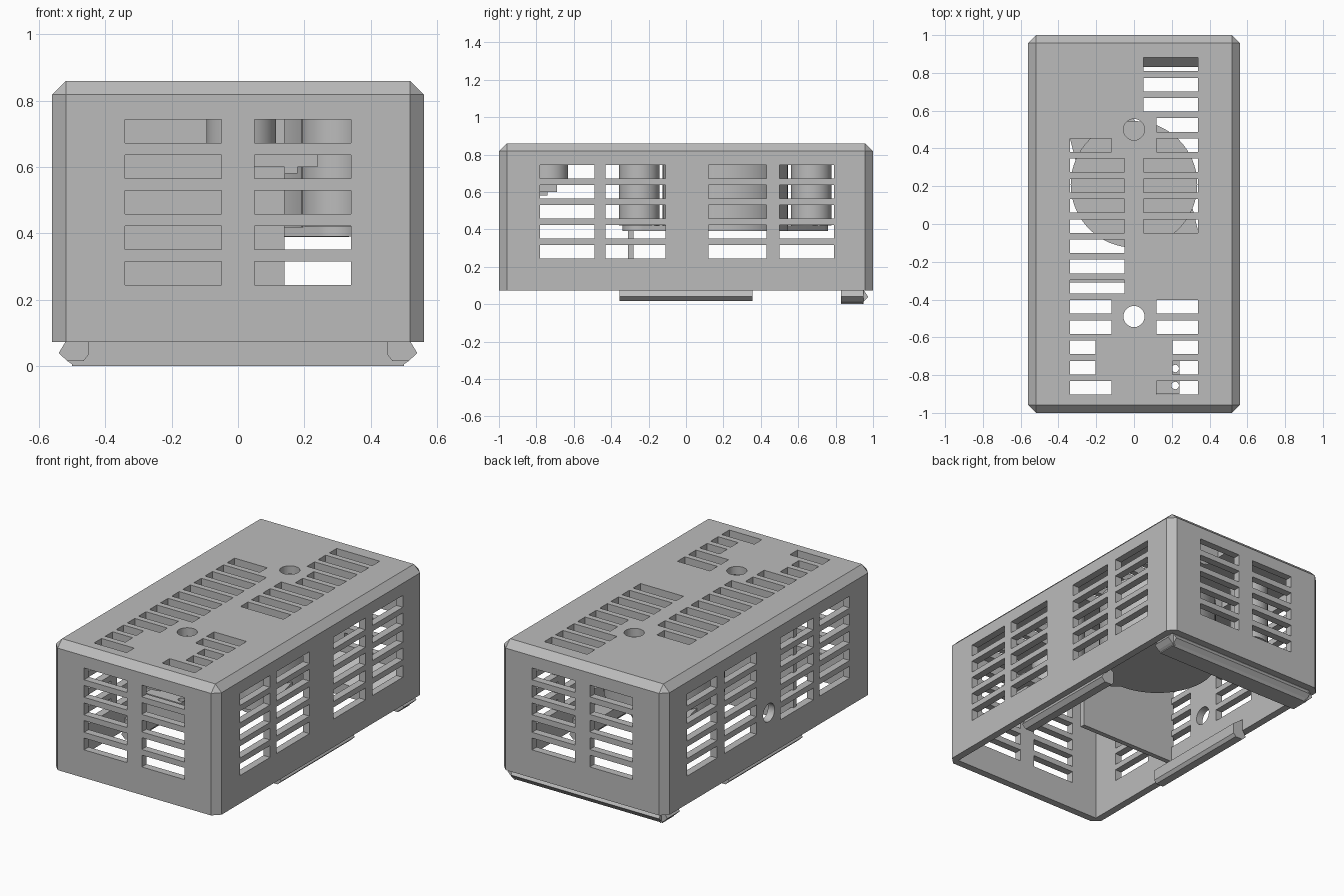
import bpy, bmesh, math
from mathutils import Matrix, Vector

cube = bpy.data.objects.get("Cube")
if cube:
    bpy.data.objects.remove(cube, do_unlink=True)

grey = bpy.data.materials.new("plain grey")
grey.use_nodes = True
grey.diffuse_color = (0.5, 0.5, 0.5, 1)
grey.node_tree.nodes["Principled BSDF"].inputs["Base Color"].default_value = (0.5, 0.5, 0.5, 1)


def finish(name, bm):
    bmesh.ops.recalc_face_normals(bm, faces=bm.faces[:])
    mesh = bpy.data.meshes.new(name)
    bm.to_mesh(mesh)
    bm.free()
    mesh.materials.append(grey)
    ob = bpy.data.objects.new(name, mesh)
    bpy.context.scene.collection.objects.link(ob)
    return ob


def add_box(bm, x0, x1, y0, y1, z0, z1):
    m = Matrix.Translation(((x0 + x1) / 2, (y0 + y1) / 2, (z0 + z1) / 2))
    m = m @ Matrix.Diagonal((x1 - x0, y1 - y0, z1 - z0, 1))
    bmesh.ops.create_cube(bm, size=1, matrix=m)


def add_cyl(bm, center, r, depth, axis="Z", seg=48):
    m = Matrix.Translation(center)
    if axis == "X":
        m = m @ Matrix.Rotation(math.pi / 2, 4, "Y")
    bmesh.ops.create_cone(bm, cap_ends=True, segments=seg, radius1=r, radius2=r,
                          depth=depth, matrix=m)


def box(name, *dims):
    bm = bmesh.new()
    add_box(bm, *dims)
    return finish(name, bm)


def post(name, x, y, r, z0, z1):
    bm = bmesh.new()
    add_cyl(bm, (x, y, (z0 + z1) / 2), r, z1 - z0, seg=64)
    ob = finish(name, bm)
    smooth(ob)
    return ob


def smooth(ob):
    bpy.ops.object.select_all(action="DESELECT")
    ob.select_set(True)
    bpy.context.view_layer.objects.active = ob
    bpy.ops.object.shade_smooth_by_angle(angle=math.radians(30))


def extrude(name, points, step):
    # closed profile pushed along a vector
    bm = bmesh.new()
    face = bm.faces.new([bm.verts.new(p) for p in points])
    geo = bmesh.ops.extrude_face_region(bm, geom=[face])["geom"]
    bmesh.ops.translate(bm, vec=step, verts=[v for v in geo if isinstance(v, bmesh.types.BMVert)])
    return finish(name, bm)


def cut(target, cutter):
    cutter.hide_render = True
    cutter.hide_viewport = True
    mod = target.modifiers.new("cut", "BOOLEAN")
    mod.operation = "DIFFERENCE"
    mod.solver = "EXACT"
    mod.object = cutter
    bpy.context.view_layer.update()
    mesh = bpy.data.meshes.new_from_object(
        target.evaluated_get(bpy.context.evaluated_depsgraph_get()))
    target.modifiers.clear()
    target.data = mesh
    bpy.data.objects.remove(cutter, do_unlink=True)


# Case: chamfered outer block, hollow and open underneath
W, L, BASE, TOP = 0.56, 1.0, 0.073, 0.86
bm = bmesh.new()
add_box(bm, -W, W, -L, L, BASE, TOP)
edges = [e for e in bm.edges if max(v.co.z for v in e.verts) > 0.5]
bmesh.ops.bevel(bm, geom=edges, offset=0.042, segments=1, affect="EDGES", profile=0.5)
case = finish("case", bm)
cut(case, box("cavity_cutter", -0.515, 0.515, -0.955, 0.955, -0.1, 0.81))

# Vent slots and round holes
bm = bmesh.new()
rows = [0.28 + 0.107 * i for i in range(5)]
for z in rows:
    z0, z1 = z - 0.036, z + 0.036
    for side in (-1, 1):
        for a, b in ((-0.34, -0.05), (0.05, 0.34)):
            ends = sorted((side * 0.9, side * 1.1))
            add_box(bm, a, b, *ends, z0, z1)
        for a, b in ((-0.78, -0.49), (-0.43, -0.11), (0.12, 0.43), (0.5, 0.79)):
            ends = sorted((side * 0.48, side * 0.62))
            add_box(bm, *ends, a, b, z0, z1)


def roof_slot(side, inner, i):
    y = 0.845 - 0.107 * i
    a, b = sorted((side * inner, side * 0.34))
    add_box(bm, a, b, y - 0.036, y + 0.036, 0.76, 0.92)


for i in range(9):
    roof_slot(1, 0.12 if i in (3, 4) else 0.05, i)
for i in range(4, 12):
    roof_slot(-1, 0.12 if i == 4 else 0.05, i)
for i in range(12, 17):
    for side in (-1, 1):
        roof_slot(side, 0.205 if i in (14, 15) else 0.12, i)
for y in (-0.49, 0.5):
    add_cyl(bm, (0, y, 0.84), 0.056, 0.2)
add_cyl(bm, (-0.54, 0, 0.33), 0.055, 0.2, "X")
cut(case, finish("vent_cutter", bm))

# Round drum hanging under the roof, with its two mounting posts
DRUM = (0, 0.21)
POSTS = ((0.3, -0.25), (-0.3, 0.67))
post("drum", *DRUM, 0.335, 0.39, 0.79)
for n, (x, y) in zip(("front", "back"), POSTS):
    post(n + "_mounting_post", x, y, 0.108, 0.42, 0.815)

# Flange with two lugs joining drum and posts
bm = bmesh.new()
for (x, y), r in ((DRUM, 0.27), (POSTS[0], 0.09), (POSTS[1], 0.09)):
    add_cyl(bm, (x, y, 0.4055), r, 0.029)
bmesh.ops.delete(bm, geom=bm.faces[:], context="FACES_ONLY")
bmesh.ops.delete(bm, geom=bm.edges[:], context="EDGES_FACES")
if not bm.verts:
    for (x, y), r in ((DRUM, 0.27), (POSTS[0], 0.09), (POSTS[1], 0.09)):
        for k in range(48):
            t = math.tau * k / 48
            for z in (0.391, 0.42):
                bm.verts.new((x + r * math.cos(t), y + r * math.sin(t), z))
bmesh.ops.convex_hull(bm, input=bm.verts[:])
smooth(finish("lug_flange", bm))

# Inner divider
box("divider", -0.53, 0.14, -0.31, -0.28, 0.15, 0.815)

# Small sensor holder near the front
post("sensor_boss", 0.01, -0.735, 0.105, 0.64, 0.815)
sensor = box("sensor_plate", 0, 0.24, -0.9, -0.69, 0.6, 0.645)
bm = bmesh.new()
for y in (-0.765, -0.855):
    add_cyl(bm, (0.218, y, 0.62), 0.02, 0.2, seg=24)
cut(sensor, finish("pin_cutter", bm))
box("sensor_tab", 0.14, 0.18, -0.9, -0.74, 0.58, 0.602)

# Snap tabs along both sides
for n, s in (("left", 1), ("right", -1)):
    prof = ((0.52, 0.15), (0.45, 0.1), (0.45, 0.035), (0.465, 0.016),
            (0.515, 0.016), (0.54, 0.04), (0.52, 0.073))
    extrude(n + "_snap_tab", [(s * x, -0.355, z) for x, z in prof], Vector((0, 0.71, 0)))

# Snap lip along the back, with a sloped support above it
prof = ((0.957, 0.2), (0.83, 0.073), (0.83, 0.0), (0.94, 0.0),
        (0.952, 0.015), (0.975, 0.038), (0.952, 0.073))
extrude("back_snap_lip", [(-0.5, y, z) for y, z in prof], Vector((1, 0, 0)))
for n, s in (("left", 1), ("right", -1)):
    prof = ((0.49, 0.0), (0.515, 0.016), (0.54, 0.04), (0.515, 0.075), (0.49, 0.075))
    extrude(n + "_lip_end", [(s * x, 0.83, z) for x, z in prof], Vector((0, 0.12, 0)))
